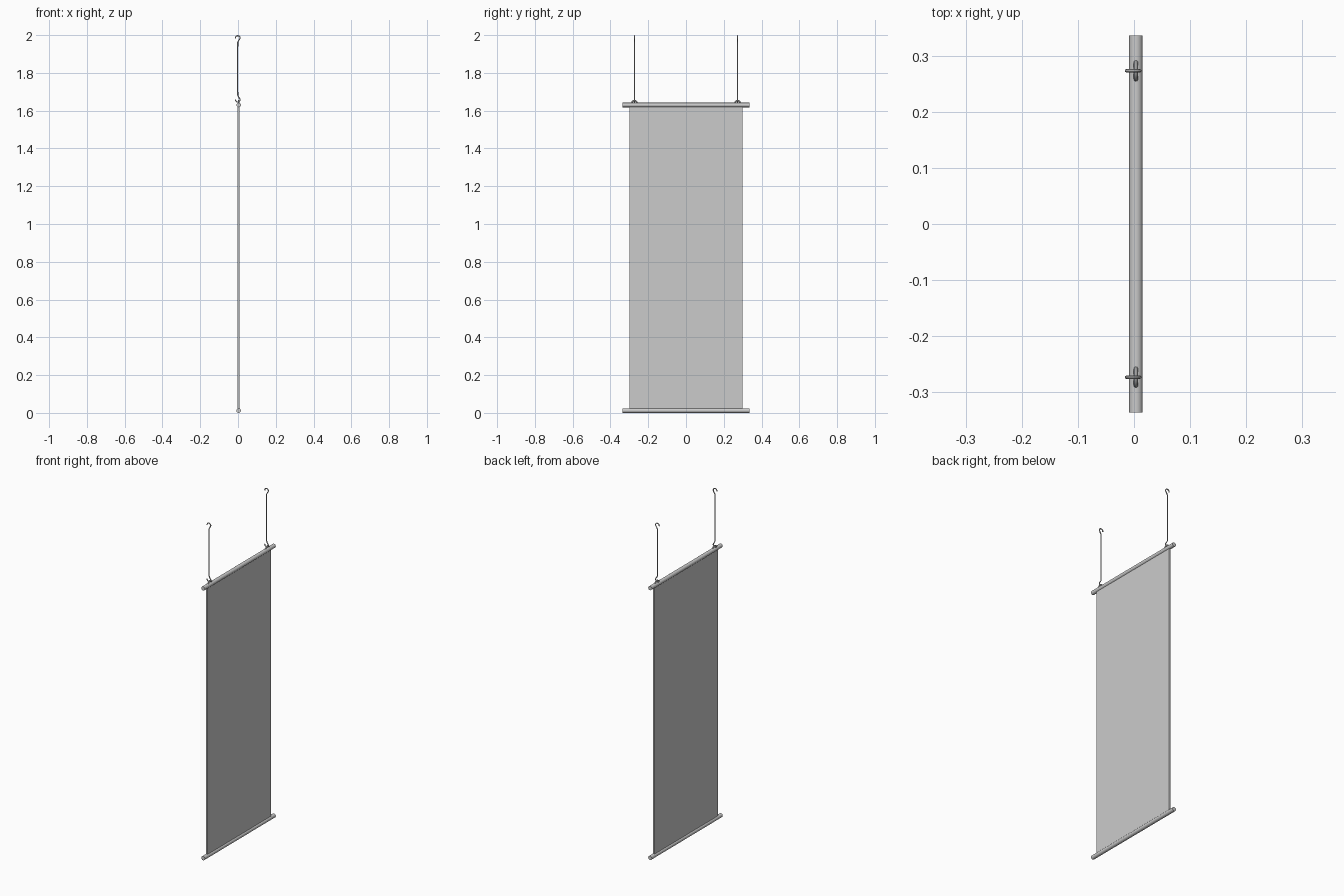
import bpy, math

if "Cube" in bpy.data.objects:
    bpy.data.objects.remove(bpy.data.objects["Cube"])

CX = 0.0035      # rods and banner sit slightly off the hook centre
ROD_R = 0.012
HOOK_X = -0.0015
HOOK_R = 0.012


def tube(name, points, radius):
    """Round wire swept along a list of points, converted to mesh."""
    curve = bpy.data.curves.new(name, 'CURVE')
    curve.dimensions = '3D'
    curve.bevel_depth = radius
    curve.bevel_resolution = 2
    curve.use_fill_caps = True
    spline = curve.splines.new('POLY')
    spline.points.add(len(points) - 1)
    for p, co in zip(spline.points, points):
        p.co = (*co, 1)
    obj = bpy.data.objects.new(name, curve)
    bpy.context.collection.objects.link(obj)
    bpy.ops.object.select_all(action='DESELECT')
    bpy.context.view_layer.objects.active = obj
    obj.select_set(True)
    bpy.ops.object.convert(target='MESH')
    bpy.ops.object.shade_smooth_by_angle()
    return obj


def arc(cx, cz, r, a0, a1, n=18):
    """Points on an arc as (horizontal, z) pairs, angles in degrees."""
    angles = [math.radians(a0 + (a1 - a0) * i / n) for i in range(n + 1)]
    return [(cx + r * math.cos(a), cz + r * math.sin(a)) for a in angles]


# Top and bottom rods
for name, z in (("bottom_rod", ROD_R), ("top_rod", 1.63)):
    bpy.ops.mesh.primitive_cylinder_add(vertices=24, radius=ROD_R, depth=0.672,
                                        location=(CX, 0, z),
                                        rotation=(math.pi / 2, 0, 0))
    bpy.context.object.name = name
    bpy.ops.object.shade_smooth_by_angle()

# Banner panel
bpy.ops.mesh.primitive_cube_add(size=1, location=(CX, 0, 0.821))
panel = bpy.context.object
panel.name = "banner_panel"
panel.scale = (0.01, 0.6, 1.618)

# Hanging hardware on both ends of the top rod
for side, y in (("left", -0.273), ("right", 0.273)):
    # Staple eye arching along the rod
    tube("eye_" + side,
         [(CX, h, z) for h, z in arc(y, 1.637, 0.0155, 0, 180)], 0.004)

    # Lower hook, wire and upper hook
    lower = [(HOOK_X, 1.70), (HOOK_X, 1.682), (HOOK_X + 0.003, 1.675)]
    lower += arc(HOOK_X, 1.658, HOOK_R, 45, -190)
    upper = [(HOOK_X, 1.94), (HOOK_X, 1.961), (HOOK_X + 0.003, 1.968)]
    upper += arc(HOOK_X, 1.985, HOOK_R, -45, 190)
    tube("lower_hook_" + side, [(h, y, z) for h, z in lower], 0.003)
    tube("upper_hook_" + side, [(h, y, z) for h, z in upper], 0.003)
    tube("wire_" + side, [(HOOK_X, y, 1.69), (HOOK_X, y, 1.95)], 0.0025)
